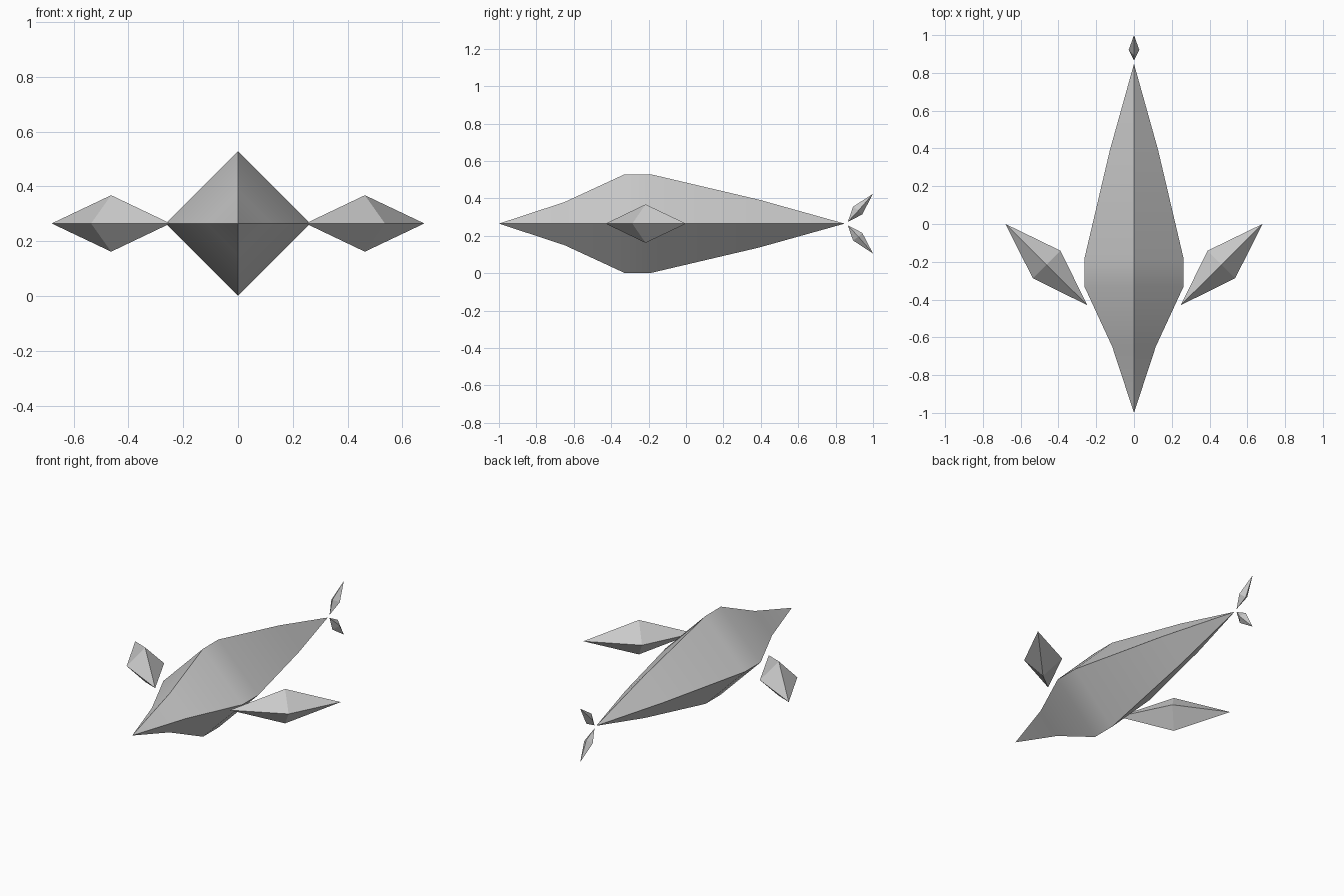
import bpy
import bmesh
import math
from mathutils import Vector

if "Cube" in bpy.data.objects:
    bpy.data.objects.remove(bpy.data.objects["Cube"])

MID_Z = 0.265


def finish(bm, name, smooth=False):
    bmesh.ops.recalc_face_normals(bm, faces=bm.faces)
    mesh = bpy.data.meshes.new(name)
    bm.to_mesh(mesh)
    bm.free()
    ob = bpy.data.objects.new(name, mesh)
    bpy.context.collection.objects.link(ob)
    if smooth:
        bpy.ops.object.select_all(action='DESELECT')
        ob.select_set(True)
        bpy.context.view_layer.objects.active = ob
        bpy.ops.object.shade_smooth_by_angle(angle=math.radians(30))
    return ob


def spindle(name, tip, rings, end, smooth=False):
    """Four-sided closed spindle: point, rings of four points, point."""
    bm = bmesh.new()
    first, last = bm.verts.new(tip), bm.verts.new(end)
    loops = [[bm.verts.new(p) for p in ring] for ring in rings]
    for i in range(4):
        j = (i + 1) % 4
        bm.faces.new((first, loops[0][i], loops[0][j]))
        for a, b in zip(loops, loops[1:]):
            bm.faces.new((a[i], b[i], b[j], a[j]))
        bm.faces.new((last, loops[-1][j], loops[-1][i]))
    return finish(bm, name, smooth)


# Body: diamond cross-sections along y
profile = [(-0.65, 0.115), (-0.33, 0.263), (-0.185, 0.263), (0.39, 0.128)]
rings = [[(r, y, MID_Z), (0, y, MID_Z + r), (-r, y, MID_Z), (0, y, MID_Z - r)]
         for y, r in profile]
spindle("body", (0, -1, MID_Z), rings, (0, 0.848, MID_Z), smooth=True)

# Side fins: stretched octahedra, swept back at 45 degrees
for s, side in ((1, "right"), (-1, "left")):
    ring = [(s * 0.39, -0.141, MID_Z), (s * 0.463, -0.216, MID_Z + 0.103),
            (s * 0.536, -0.287, MID_Z), (s * 0.463, -0.216, MID_Z - 0.103)]
    spindle("side_fin_" + side, (s * 0.247, -0.43, MID_Z), [ring],
            (s * 0.68, 0, MID_Z))

# Tail fins: small slanted blades above and below the tail
for s, side in ((1, "upper"), (-1, "lower")):
    ring = [(0.028, 0.922, MID_Z + s * 0.07), (0, 0.893, MID_Z + s * 0.09),
            (-0.028, 0.922, MID_Z + s * 0.07), (0, 0.942, MID_Z + s * 0.049)]
    spindle("tail_fin_" + side, (0, 0.865, MID_Z + s * 0.009), [ring],
            (0, 1, MID_Z + s * 0.16))
